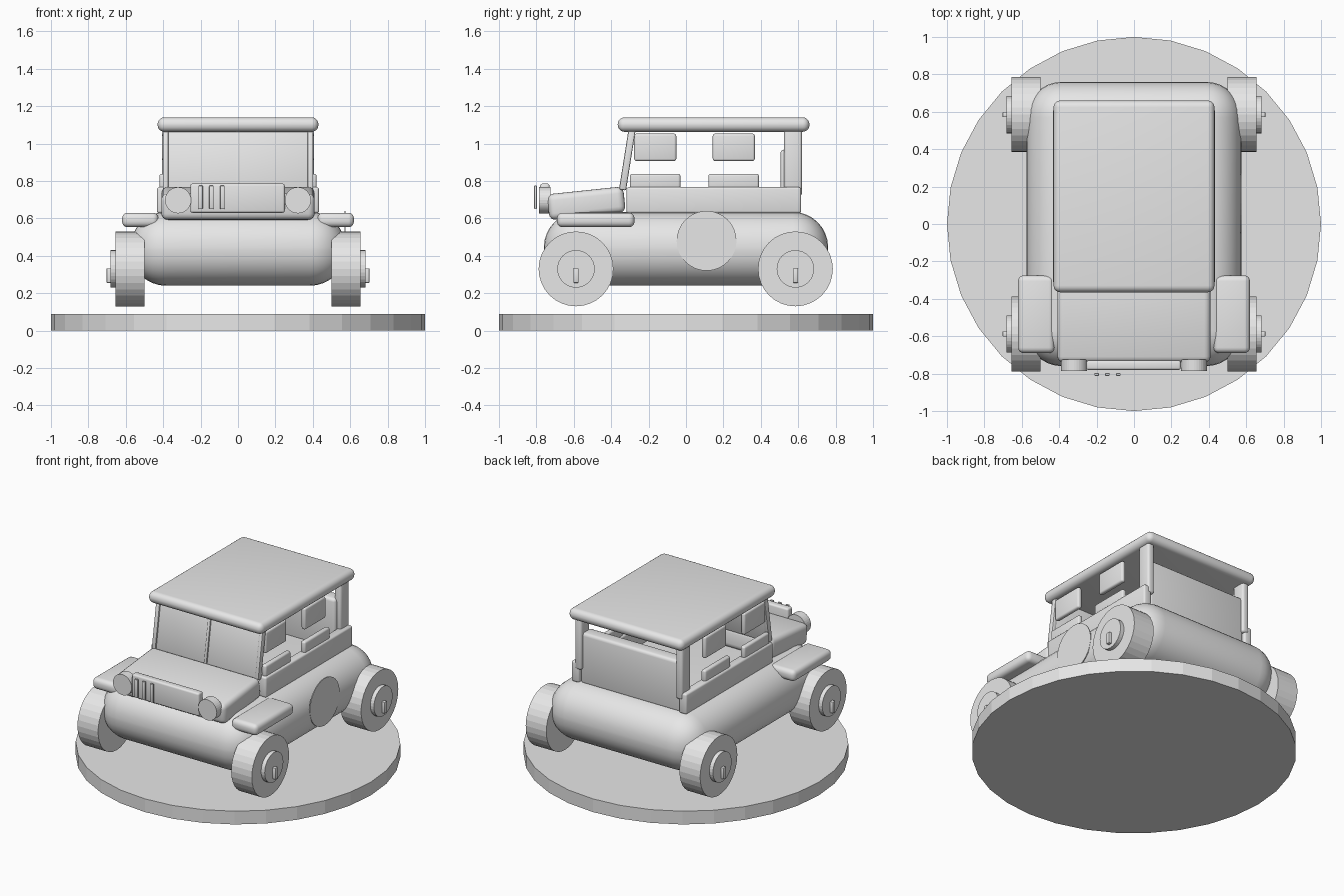
import bpy, bmesh, math
from mathutils import Matrix, Vector

cube = bpy.data.objects.get("Cube")
if cube:
    bpy.data.objects.remove(cube, do_unlink=True)

grey = bpy.data.materials.new("light_grey")
grey.use_nodes = True
grey.diffuse_color = (0.8, 0.8, 0.8, 1)
grey.node_tree.nodes["Principled BSDF"].inputs["Base Color"].default_value = (0.8, 0.8, 0.8, 1)


def finish(name, bm, smooth):
    mesh = bpy.data.meshes.new(name)
    bm.to_mesh(mesh)
    bm.free()
    mesh.materials.append(grey)
    obj = bpy.data.objects.new(name, mesh)
    bpy.context.collection.objects.link(obj)
    if smooth:
        bpy.ops.object.select_all(action='DESELECT')
        obj.select_set(True)
        bpy.context.view_layer.objects.active = obj
        bpy.ops.object.shade_smooth_by_angle(angle=math.radians(35))
    return obj


def box(name, x, y, z, bevel=0.0, segments=4, tilt=0.0):
    """Rounded box from (min, max) ranges, optionally tilted about x."""
    bm = bmesh.new()
    bmesh.ops.create_cube(bm, size=1)
    size = [r[1] - r[0] for r in (x, y, z)]
    centre = Vector([(r[0] + r[1]) / 2 for r in (x, y, z)])
    bmesh.ops.scale(bm, vec=size, verts=bm.verts)
    if bevel:
        bmesh.ops.bevel(bm, geom=bm.edges[:], offset=bevel, segments=segments,
                        profile=0.5, affect='EDGES', clamp_overlap=True)
    bm.transform(Matrix.Translation(centre) @ Matrix.Rotation(math.radians(tilt), 4, 'X'))
    return finish(name, bm, bevel > 0)


def cylinder(name, centre, radius, depth, axis='Z', sides=32):
    bm = bmesh.new()
    bmesh.ops.create_cone(bm, cap_ends=True, segments=sides, radius1=radius,
                          radius2=radius, depth=depth)
    turn = {'X': Matrix.Rotation(math.pi / 2, 4, 'Y'),
            'Y': Matrix.Rotation(math.pi / 2, 4, 'X'),
            'Z': Matrix.Identity(4)}[axis]
    bm.transform(Matrix.Translation(centre) @ turn)
    return finish(name, bm, False)


def side_range(side, inner, outer):
    return tuple(sorted((side * inner, side * outer)))


# Stand and main body
cylinder("stand", (0, 0, 0.045), 1.0, 0.09)
box("lower_body", (-0.575, 0.575), (-0.76, 0.76), (0.24, 0.635), 0.19, 8)
cylinder("side_disc", (0.573, 0.11, 0.48), 0.16, 0.006, 'X')

# Bonnet, grille and slots
box("bonnet", (-0.41, 0.41), (-0.738, -0.328), (0.61, 0.75), 0.035, 4, tilt=6)
box("grille", (-0.255, 0.25), (-0.78, -0.73), (0.63, 0.786), 0.012, 3)
for i in range(3):
    x = -0.2 + i * 0.058
    box(f"grille_slot_{i + 1}", (x - 0.012, x + 0.012), (-0.812, -0.797), (0.65, 0.775), 0.004, 2)

# Windscreen with centre bar
box("windscreen", (-0.375, 0.375), (-0.323, -0.303), (0.75, 1.075), 0.004, 2, tilt=-9)
box("windscreen_bar", (-0.011, 0.011), (-0.333, -0.3), (0.75, 1.075), 0.005, 2, tilt=-9)

# Roof and tailgate
box("roof", (-0.43, 0.43), (-0.365, 0.66), (1.063, 1.14), 0.036, 5)
box("tailgate", (-0.375, 0.375), (0.505, 0.6), (0.62, 0.968), 0.02, 3)

# Parts repeated on both sides
for side, label in ((1, "left"), (-1, "right")):
    cylinder(f"{label}_headlight", (side * 0.32, -0.755, 0.697), 0.07, 0.06, 'Y')
    box(f"{label}_fender", side_range(side, 0.425, 0.62), (-0.69, -0.275), (0.553, 0.63), 0.03, 4)
    box(f"{label}_side_panel", side_range(side, 0.375, 0.433), (-0.318, 0.615), (0.628, 0.767), 0.012, 3)
    box(f"{label}_screen_post", side_range(side, 0.372, 0.402), (-0.333, -0.295), (0.75, 1.075), 0.008, 2, tilt=-9)
    box(f"{label}_rear_post", side_range(side, 0.355, 0.405), (0.525, 0.62), (0.72, 1.075), 0.015, 3)
    for start, end, place in ((-0.3, -0.03, "front"), (0.12, 0.39, "rear")):
        box(f"{label}_{place}_door_rail", side_range(side, 0.385, 0.42), (start, end), (0.755, 0.838), 0.012, 3)
        box(f"{label}_{place}_window", side_range(side, 0.373, 0.405),
            (start + 0.023, end - 0.022), (0.907, 1.053), 0.012, 3)

    # Wheels with hub and bolt
    for y, place in ((-0.588, "front"), (0.585, "rear")):
        cylinder(f"{label}_{place}_wheel", (side * 0.578, y, 0.33), 0.2, 0.155, 'X')
        cylinder(f"{label}_{place}_hub", (side * 0.66, y, 0.33), 0.1, 0.045, 'X')
        box(f"{label}_{place}_bolt", side_range(side, 0.67, 0.703), (y - 0.014, y + 0.014), (0.255, 0.333), 0.005, 2)
